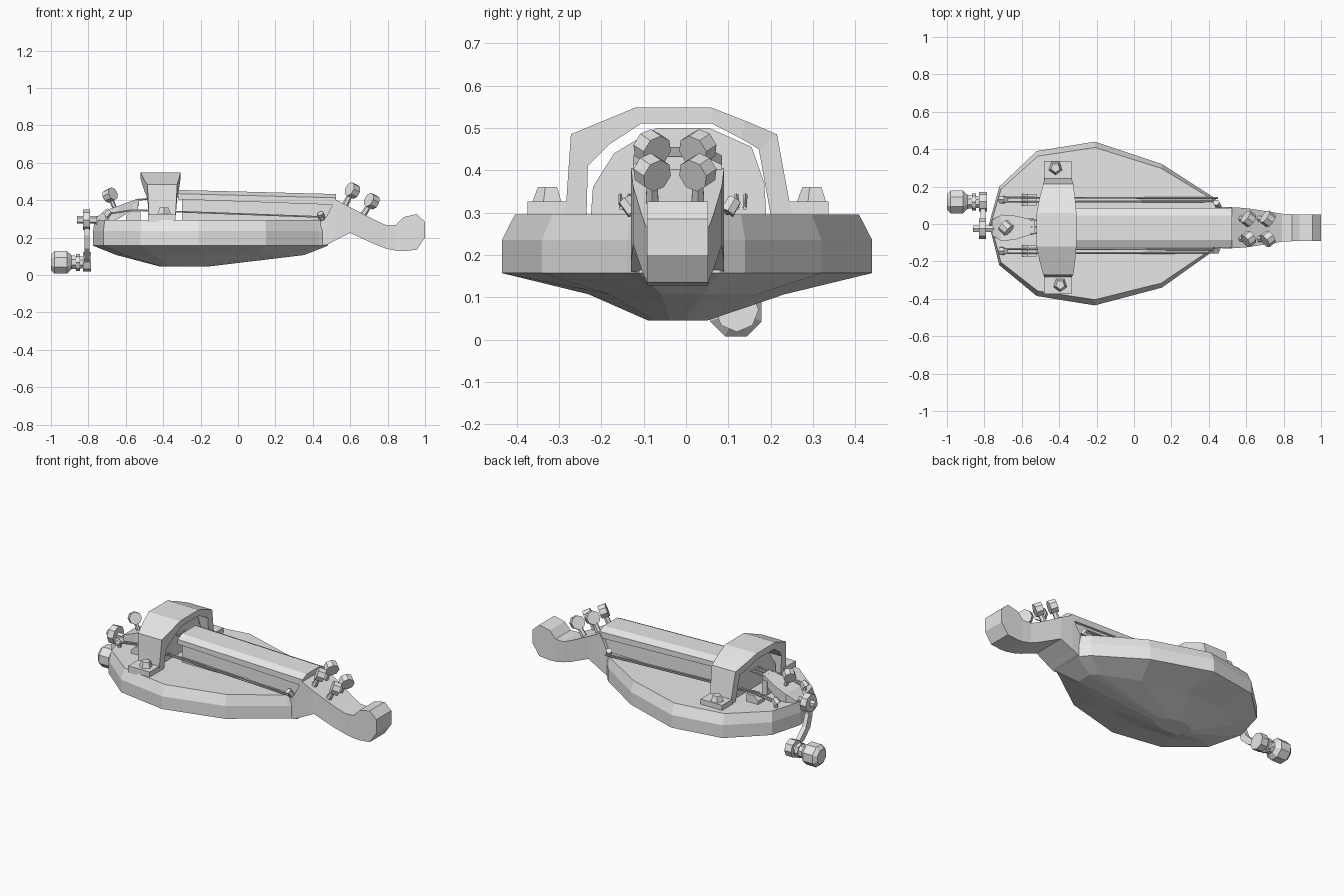
import bpy, bmesh, math
from mathutils import Vector, Matrix

if "Cube" in bpy.data.objects:
    bpy.data.objects.remove(bpy.data.objects["Cube"])

grey = bpy.data.materials.new("plain_grey")
grey.diffuse_color = (0.8, 0.8, 0.8, 1)
grey.use_nodes = True
grey.node_tree.nodes["Principled BSDF"].inputs["Base Color"].default_value = grey.diffuse_color


def finish(name, bm):
    bmesh.ops.recalc_face_normals(bm, faces=bm.faces)
    me = bpy.data.meshes.new(name)
    bm.to_mesh(me)
    bm.free()
    me.materials.append(grey)
    ob = bpy.data.objects.new(name, me)
    bpy.context.collection.objects.link(ob)
    return ob


def loft(name, rings, closed=False):
    """Skin a row of equal-length rings, capping the ends."""
    bm = bmesh.new()
    vs = [[bm.verts.new(p) for p in r] for r in rings]
    n = len(rings[0])
    pairs = list(zip(vs, vs[1:]))
    for a, b in pairs:
        for i in range(n):
            j = (i + 1) % n
            bm.faces.new((a[i], a[j], b[j], b[i]))
    bm.faces.new(vs[0])
    bm.faces.new(vs[-1])
    return finish(name, bm)


def block(name, x0, x1, y0, y1, z0, z1):
    ring = lambda z: [(x0, y0, z), (x1, y0, z), (x1, y1, z), (x0, y1, z)]
    return loft(name, [ring(z0), ring(z1)])


def rod(name, a, b, r0, r1=None, sides=8):
    a, b = Vector(a), Vector(b)
    d = b - a
    bm = bmesh.new()
    m = Matrix.Translation((a + b) / 2) @ d.to_track_quat('Z', 'Y').to_matrix().to_4x4()
    bmesh.ops.create_cone(bm, cap_ends=True, segments=sides, radius1=r0,
                          radius2=r0 if r1 is None else r1, depth=d.length, matrix=m)
    return finish(name, bm)


def x_sections(name, rows):
    """Rectangular sections along x: (x, z_low, z_high, y_low, y_high)."""
    return loft(name, [[(x, y0, z0), (x, y1, z0), (x, y1, z1), (x, y0, z1)]
                       for x, z0, z1, y0, y1 in rows])


# Rounded sound body with a bevelled rim and faceted belly
outline = [(.48, .08), (.43, .14), (.15, .32), (-.21, .44), (-.52, .39), (-.72, .2), (-.775, 0),
           (-.72, -.22), (-.52, -.385), (-.21, -.435), (.15, -.34), (.43, -.14), (.48, -.11)]


def body_ring(z, sx, sy, cx=-.15, shift=0):
    return [(cx + (x + .15) * sx, y * sy + shift, z) for x, y in outline]


loft("sound_body", [body_ring(.295, .985, .93), body_ring(.235, 1, 1), body_ring(.157, 1, 1),
                    body_ring(.107, .8, .53), body_ring(.045, .2, .16, -.29, -.02)])

# Neck with curled head
x_sections("neck_and_head", [
    (.44, .16, .29, -.125, .085), (.472, .16, .31, -.13, .09), (.52, .185, .405, -.13, .09),
    (.6, .225, .362, -.125, .085), (.73, .165, .295, -.105, .065), (.79, .142, .268, -.095, .055),
    (.845, .13, .268, -.092, .052), (.885, .128, .31, -.092, .052), (.955, .135, .326, -.092, .052),
    (1, .2, .285, -.092, .052)])

# Key box and its chamfered lid
x_sections("key_box", [(-.3, .29, .43, -.11, .07), (.51, .29, .405, -.11, .07)])


def lid_ring(x, low, high):
    e = high - .02
    return [(x, -.125, low), (x, -.125, e), (x, -.085, high),
            (x, .045, high), (x, .085, e), (x, .085, low)]


loft("key_box_lid", [lid_ring(-.32, .405, .455), lid_ring(.525, .375, .433)])

# Wheel
wheel = [(-.225, .29), (-.22, .36), (-.17, .44), (-.07, .5), (.055, .5),
         (.155, .455), (.185, .37), (.19, .29)]
loft("wheel", [[(x, y, z) for y, z in wheel] for x in (-.45, -.38)])

# Arched guard over the wheel: outer y,z / inner y,z / x range
arch = [(-.285, .295, -.235, .295, -.475, -.335), (-.272, .485, -.232, .41, -.485, -.325),
        (-.2, .515, -.18, .462, -.505, -.315), (-.12, .548, -.105, .511, -.52, -.308),
        (.06, .548, .06, .511, -.52, -.308), (.14, .517, .13, .475, -.505, -.315),
        (.215, .485, .172, .45, -.485, -.325), (.25, .295, .2, .295, -.475, -.335)]
loft("wheel_guard", [[(x0, yo, zo), (x1, yo, zo), (x1, yi, zi), (x0, yi, zi)]
                     for yo, zo, yi, zi, x0, x1 in arch])

# Guard feet with bolts
for tag, y0, y1, bx, by in (("front", -.375, -.26, -.395, -.325), ("back", .235, .337, -.42, .3)):
    block(tag + "_guard_foot", -.48, -.335, y0, y1, .285, .326)
    rod(tag + "_foot_bolt", (bx, by, .32), (bx, by, .36), .04, .025, 5)

# Side strings with bridges and tail pins
for tag, y in (("front", -.145), ("back", .13)):
    for k, dy in enumerate((-.011, .011)):
        rod(f"{tag}_string_{k}a", (-.71, y + dy, .325), (-.56, y + dy, .347), .005, sides=5)
        rod(f"{tag}_string_{k}b", (-.56, y + dy, .347), (.45, y + dy * .8, .31), .005, sides=5)
    x_sections(tag + "_bridge", [(-.6, .29, .315, y - .03, y + .03), (-.57, .29, .342, y - .03, y + .03),
                                 (-.52, .29, .342, y - .03, y + .03)])
    rod(tag + "_tail_pin", (-.7, y, .29), (-.7, y, .325), .012, sides=6)
    rod(tag + "_tail_knob", (-.71, y, .318), (-.685, y, .345), .024, .018, 6)

# Tailpiece, centre bridge and melody strings
x_sections("tailpiece", [(-.76, .27, .305, -.06, .02), (-.71, .28, .345, -.09, .05),
                         (-.64, .3, .37, -.085, .045), (-.53, .37, .41, -.05, .02)])
block("centre_bridge", -.57, -.535, -.06, .03, .29, .38)
for k, y in enumerate((-.05, -.015, .02)):
    rod(f"melody_string_{k}", (-.55, y, .4), (-.3, y, .425), .005, sides=5)
rod("tail_peg_stem", (-.66, -.02, .36), (-.68, -.02, .41), .012, sides=6)
rod("tail_peg_knob", (-.7, -.005, .42), (-.668, -.035, .435), .036, sides=8)

# Tuning pegs: two rows of two
for row, (bx, bz, tx, tz) in enumerate(((.565, .36, .612, .452), (.665, .315, .715, .395))):
    for side, y in (("front", -.08), ("back", .028)):
        turn = .012 if side == "front" else -.012
        base, top = Vector((bx, y, bz)), Vector((tx, y, tz))
        rod(f"{side}_peg_stem_{row}", base, top, .018, .013, 6)
        axis = Vector((.016, turn, -.008))
        rod(f"{side}_peg_knob_{row}", top - axis, top + axis, .04, sides=8)

# Small side pegs near the neck
for tag, y in (("front", -.145), ("back", .115)):
    rod(tag + "_side_peg", (.45, y * .85, .3), (.44, y, .33), .018, sides=6)

# Crank: axle, curved arm, end rings
rod("crank_axle", (-.86, -.025, .295), (-.74, -.025, .295), .02, sides=6)
rod("crank_hub", (-.83, -.025, .295), (-.79, -.025, .295), .055, sides=8)
arm = [(-.025, .295, .018), (-.03, .22, .018), (-.005, .15, .02), (.05, .1, .02), (.11, .07, .022)]
loft("crank_arm", [[(-.822, y - w, z - w * .4), (-.795, y - w, z - w * .4),
                    (-.795, y + w, z + w * .4), (-.822, y + w, z + w * .4)] for y, z, w in arm])
rod("crank_end", (-.83, .12, .07), (-.785, .12, .07), .052, sides=8)

# Faceted crank handle
hx = [(-1, .045), (-.98, .066), (-.915, .066), (-.89, .04), (-.83, .034)]
loft("crank_handle", [[(x, .118 + r * math.cos(a), .068 + r * math.sin(a))
                       for a in (math.pi * (i + .5) / 4 for i in range(8))] for x, r in hx])
rod("handle_collar", (-.865, .118, .068), (-.845, .118, .068), .045, sides=8)
